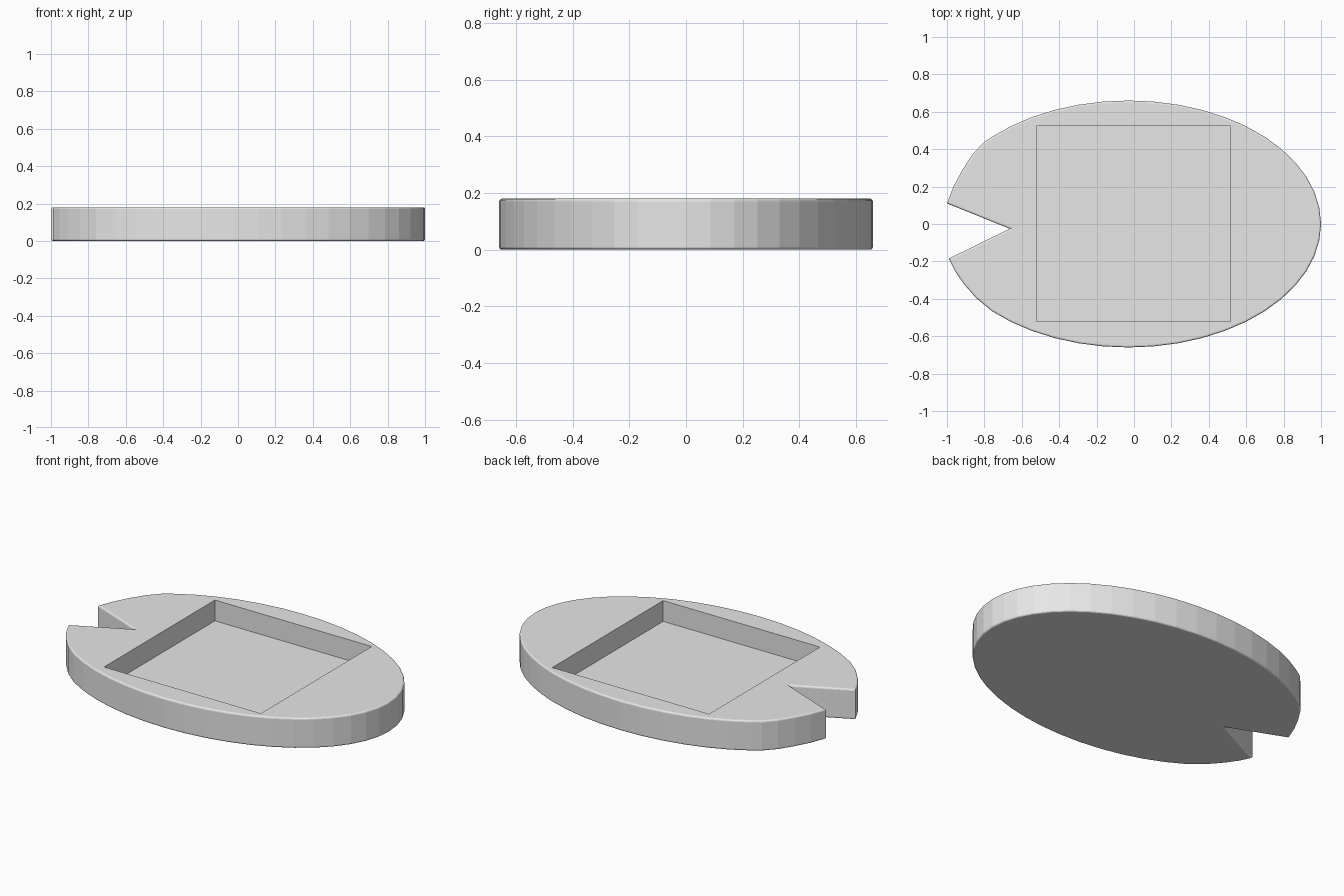
import bpy, bmesh, math

if "Cube" in bpy.data.objects:
    bpy.data.objects.remove(bpy.data.objects["Cube"])

HEIGHT, FLOOR, RIM = 0.18, 0.056, 0.01

grey = bpy.data.materials.new("light grey")
grey.diffuse_color = (0.8, 0.8, 0.8, 1)
grey.use_nodes = True
grey.node_tree.nodes["Principled BSDF"].inputs["Base Color"].default_value = grey.diffuse_color


def prism(name, outline, z0, z1):
    """Upright solid from a counter-clockwise outline, with an empty-handed mesh object."""
    bm = bmesh.new()
    face = bm.faces.new([bm.verts.new((x, y, z0)) for x, y in outline])
    top = bmesh.ops.extrude_face_region(bm, geom=[face])["geom"]
    bmesh.ops.translate(bm, vec=(0, 0, z1 - z0),
                        verts=[v for v in top if isinstance(v, bmesh.types.BMVert)])
    bmesh.ops.recalc_face_normals(bm, faces=bm.faces)
    return finish(name, bm)


def finish(name, bm):
    mesh = bpy.data.meshes.new(name)
    bm.to_mesh(mesh)
    bm.free()
    mesh.materials.append(grey)
    obj = bpy.data.objects.new(name, mesh)
    bpy.context.collection.objects.link(obj)
    return obj


# Oval outline, ending in a wedge notch on the left
outline = []
for i in range(-18, 19):
    a = math.radians(i * 7.5)
    outline.append((-0.03 + 1.03 * math.cos(a), 0.66 * math.sin(a)))
outline += [(-0.805, 0.435), (-0.865, 0.37), (-0.92, 0.285), (-0.965, 0.2), (-1.0, 0.11),
            (-0.665, -0.025),
            (-0.99, -0.185), (-0.955, -0.255), (-0.91, -0.32), (-0.845, -0.395)]
body = prism("oval_base", outline, 0, HEIGHT)

# Small rounded rim along the top and bottom edges
bm = bmesh.new()
bm.from_mesh(body.data)
rims = [e for e in bm.edges if abs(e.verts[0].co.z - e.verts[1].co.z) < 1e-5]
bmesh.ops.bevel(bm, geom=rims, offset=RIM, offset_type='OFFSET', segments=3,
                profile=0.5, affect='EDGES')
bm.to_mesh(body.data)
bm.free()

# Square pocket sunk into the top
pocket = prism("pocket_cutter", [(-0.52, -0.52), (0.515, -0.52), (0.515, 0.525), (-0.52, 0.525)],
               FLOOR, HEIGHT + 0.1)
pocket.hide_render = True
cut = body.modifiers.new("pocket", 'BOOLEAN')
cut.operation = 'DIFFERENCE'
cut.solver = 'EXACT'
cut.object = pocket
bpy.context.view_layer.objects.active = body
bpy.ops.object.modifier_apply(modifier=cut.name)
bpy.data.objects.remove(pocket)
